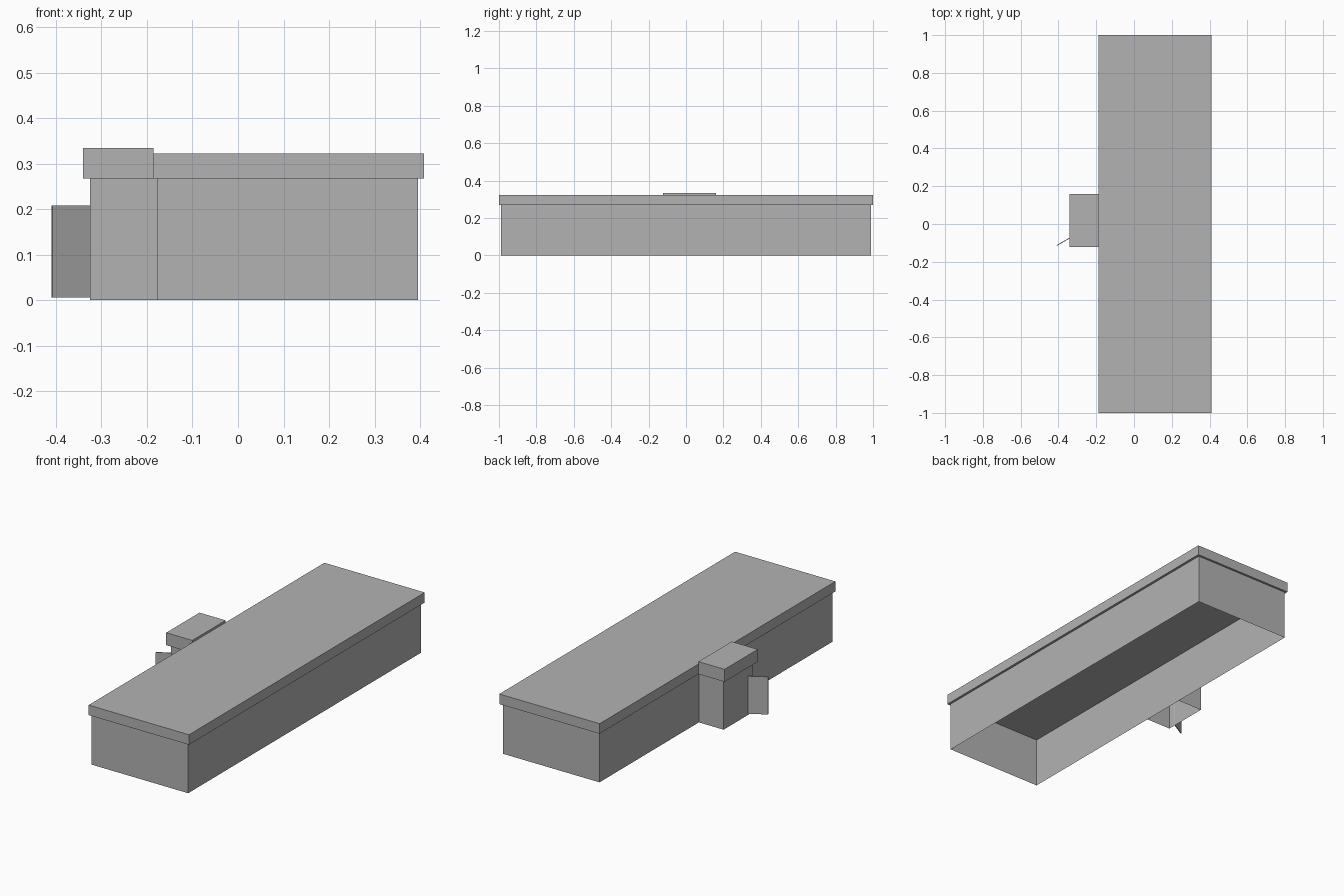
import bpy, bmesh, math
from mathutils import Matrix, Vector

cube = bpy.data.objects.get("Cube")
if cube:
    bpy.data.objects.remove(cube, do_unlink=True)

grey = bpy.data.materials.new("plain grey")
grey.use_nodes = True
colour = (0.45, 0.45, 0.45, 1)
grey.diffuse_color = colour
grey.node_tree.nodes["Principled BSDF"].inputs["Base Color"].default_value = colour


def box(name, low, high, open_sides=()):
    """Box between two corners; faces pointing along open_sides are removed."""
    low, high = Vector(low), Vector(high)
    bm = bmesh.new()
    bmesh.ops.create_cube(bm, size=1)
    bm.normal_update()
    gone = [f for f in bm.faces
            if any(f.normal.dot(Vector(d)) > 0.9 for d in open_sides)]
    bmesh.ops.delete(bm, geom=gone, context='FACES')
    bmesh.ops.transform(bm, verts=bm.verts, matrix=Matrix.Translation((low + high) / 2)
                        @ Matrix.Diagonal((*(high - low), 1)))
    mesh = bpy.data.meshes.new(name)
    bm.to_mesh(mesh)
    bm.free()
    mesh.materials.append(grey)
    obj = bpy.data.objects.new(name, mesh)
    bpy.context.collection.objects.link(obj)
    return obj


UP, DOWN, LEFT = (0, 0, 1), (0, 0, -1), (1, 0, 0)

# Long hall: thin hollow walls under an overhanging roof slab
box("hall_walls", (-0.178, -0.988, 0), (0.396, 0.988, 0.268), (UP, DOWN))
box("hall_roof", (-0.187, -1, 0.268), (0.409, 1, 0.322))

# Entrance porch on the long side, open towards the hall
box("porch_walls", (-0.325, -0.105, 0), (-0.178, 0.145, 0.267), (UP, DOWN, LEFT))
box("porch_roof", (-0.341, -0.122, 0.267), (-0.186, 0.16, 0.334))

# Thin door standing ajar, modelled closed and swung about its hinge
door = box("porch_door", (-0.098, -0.004, 0), (0, 0, 0.202))
door.location = (-0.325, -0.063, 0.006)
door.rotation_euler.z = math.radians(30)
